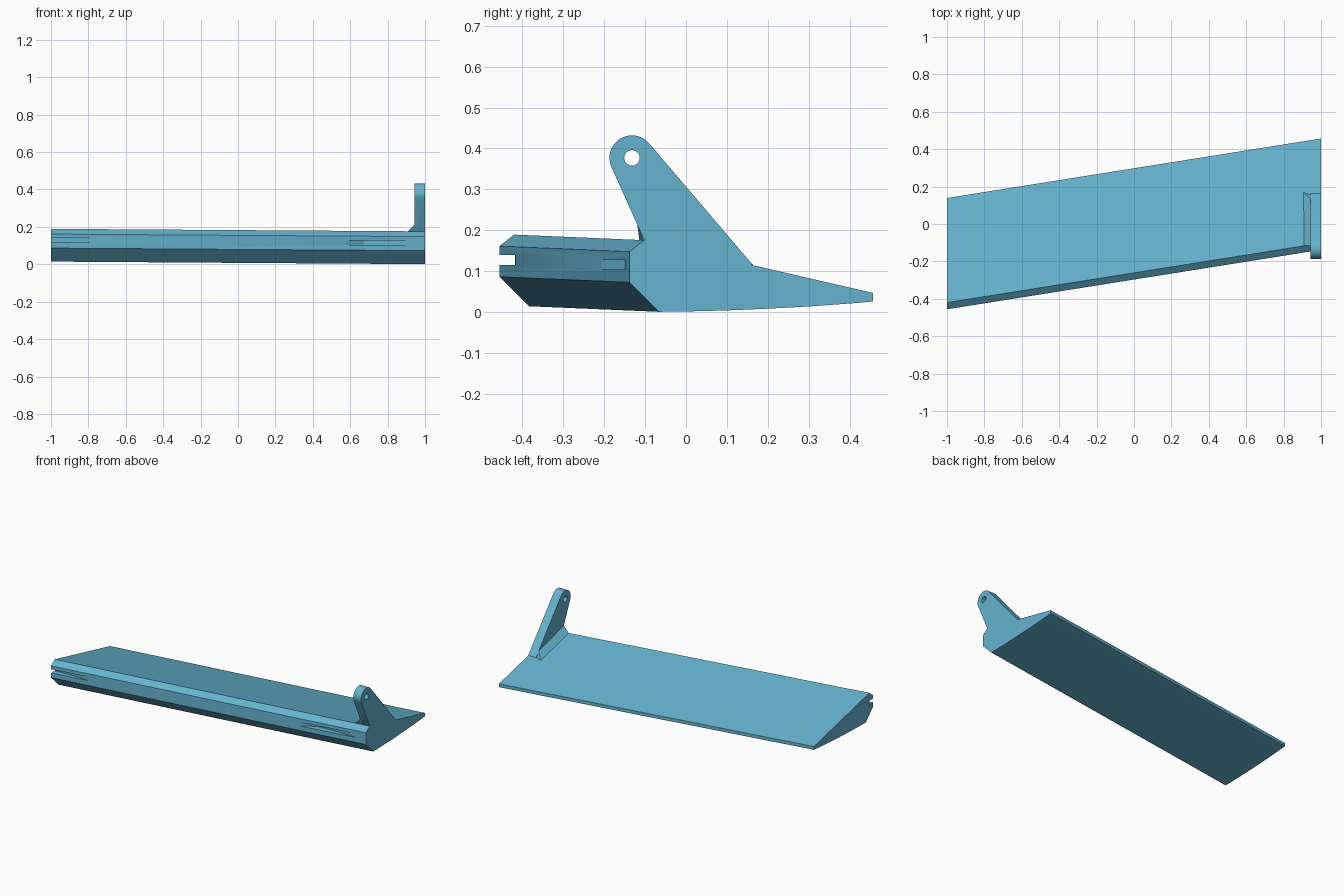
import bpy, math
from mathutils import Vector

if "Cube" in bpy.data.objects:
    bpy.data.objects.remove(bpy.data.objects["Cube"])

blue = bpy.data.materials.new("light_blue")
blue.diffuse_color = (0.13, 0.45, 0.62, 1)
blue.use_nodes = True
blue.node_tree.nodes["Principled BSDF"].inputs["Base Color"].default_value = blue.diffuse_color


def loft(name, a, b):
    """Closed solid between two matching loops of 3D points."""
    n = len(a)
    faces = [tuple(range(n)), tuple(range(2 * n - 1, n - 1, -1))]
    faces += [(i, i + n, (i + 1) % n + n, (i + 1) % n) for i in range(n)]
    me = bpy.data.meshes.new(name)
    me.from_pydata([tuple(p) for p in a + b], [], faces)
    me.materials.append(blue)
    ob = bpy.data.objects.new(name, me)
    bpy.context.collection.objects.link(ob)
    # consistent outward normals
    bpy.context.view_layer.objects.active = ob
    ob.select_set(True)
    bpy.ops.object.mode_set(mode='EDIT')
    bpy.ops.mesh.select_all(action='SELECT')
    bpy.ops.mesh.normals_make_consistent(inside=False)
    bpy.ops.object.mode_set(mode='OBJECT')
    ob.select_set(False)
    return ob


def combine(target, tool, operation):
    """Apply a boolean and discard the tool."""
    mod = target.modifiers.new(operation.lower(), 'BOOLEAN')
    mod.object, mod.operation, mod.solver = tool, operation, 'EXACT'
    bpy.context.view_layer.objects.active = target
    bpy.ops.object.modifier_apply(modifier=mod.name)
    bpy.data.objects.remove(tool)


def at_x(profile, x):
    return [Vector((x, y, z)) for y, z in profile]


def circle(y, z, r, n, start=0.0, sweep=2 * math.pi, closed=True):
    steps = n if closed else n - 1
    return [(y + r * math.cos(start + sweep * i / steps),
             z + r * math.sin(start + sweep * i / steps)) for i in range(n)]


# swept flap: one section, shifted back and down along its span
section = [(-0.138, 0.148), (-0.102, 0.176), (0.457, 0.047), (0.457, 0.026),
           (0.40, 0.0212), (0.30, 0.0140), (0.20, 0.0086), (0.10, 0.0044),
           (0.0, 0.0018), (-0.066, 0.001), (-0.138, 0.073)]
tip = Vector((-2, -0.318, 0.0135))
root_loop = at_x(section, 1.0)
flap = loft("flap", root_loop, [p + tip for p in root_loop])

# hinge slots in the leading face; the left one runs out of the end
slot = [(0.55, -0.2184), (0.575, -0.2053), (0.67, -0.150), (0.80, -0.143),
        (0.94, -0.148), (0.96, -0.170), (0.80, -0.26), (0.55, -0.26)]
for dx, dy, dz in ((0, 0, 0), (-1.69, -0.2687, 0.0114)):
    low, high = ([Vector((x + dx, y + dy, z + dz)) for x, y in slot]
                 for z in (0.1045, 0.128))
    combine(flap, loft("slot_cutter", low, high), 'DIFFERENCE')

# control horn with a rounded, drilled end
arc = circle(-0.132, 0.377, 0.055, 25, math.radians(41),
             math.radians(164), closed=False)
horn_profile = [(0.162, 0.117), (0.10, 0.08), (-0.06, 0.12),
                (-0.102, 0.176)][::-1]
horn_profile = arc + horn_profile[:1] + horn_profile[1:]
horn = loft("control_horn", at_x(horn_profile, 0.945), at_x(horn_profile, 1.0))
hole = circle(-0.132, 0.377, 0.019, 24)
combine(horn, loft("hole_cutter", at_x(hole, 0.9), at_x(hole, 1.05)),
        'DIFFERENCE')
combine(flap, horn, 'UNION')

# sloped gusset on the inner side of the horn
front = [Vector(p) for p in ((0.907, -0.114, 0.1755), (0.946, -0.119, 0.215),
                             (0.96, -0.119, 0.215), (0.96, -0.095, 0.15),
                             (0.907, -0.095, 0.15))]
back = [Vector(p) for p in ((0.907, 0.168, 0.1105), (0.946, 0.134, 0.149),
                            (0.96, 0.134, 0.149), (0.96, 0.165, 0.09),
                            (0.907, 0.165, 0.09))]
combine(flap, loft("gusset", front, back), 'UNION')
flap.name = "flap_with_horn"

bpy.ops.object.select_all(action='DESELECT')
flap.select_set(True)
bpy.context.view_layer.objects.active = flap
bpy.ops.object.shade_smooth_by_angle(angle=math.radians(20))
